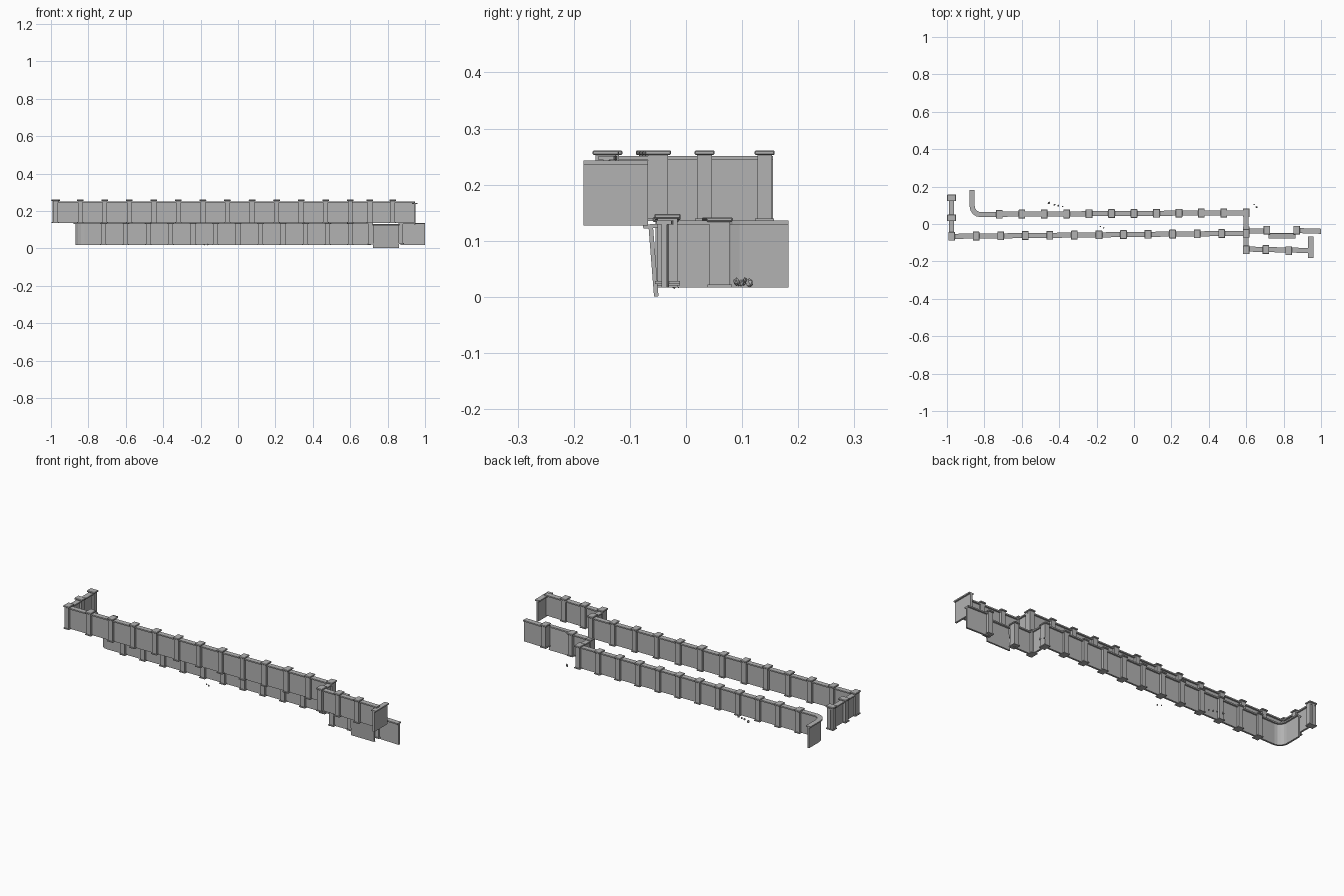
import bpy
import bmesh
import math
import random
from mathutils import Matrix, Vector

random.seed(4)
if "Cube" in bpy.data.objects:
    bpy.data.objects.remove(bpy.data.objects["Cube"], do_unlink=True)

grey = bpy.data.materials.new("stone grey")
grey.use_nodes = True
grey.diffuse_color = (0.45, 0.45, 0.45, 1)
grey.node_tree.nodes["Principled BSDF"].inputs["Base Color"].default_value = (0.45, 0.45, 0.45, 1)


def finish(name, bm):
    mesh = bpy.data.meshes.new(name)
    bm.to_mesh(mesh)
    bm.free()
    mesh.materials.append(grey)
    obj = bpy.data.objects.new(name, mesh)
    bpy.context.collection.objects.link(obj)
    return obj


def box(bm, x, y, bottom, top, length, depth, angle=0):
    place = (Matrix.Translation((x, y, (bottom + top) / 2))
             @ Matrix.Rotation(angle, 4, 'Z')
             @ Matrix.Diagonal((length, depth, top - bottom, 1)))
    bmesh.ops.create_cube(bm, size=1, matrix=place)


def sweep(bm, path, bottom, top, depth):
    """Mitred strip of rectangular section along a plan path."""
    pts = [Vector(p) for p in path]
    rings = []
    for i, p in enumerate(pts):
        before = (p - pts[max(i - 1, 0)]).normalized()
        after = (pts[min(i + 1, len(pts) - 1)] - p).normalized()
        t = (before + after).normalized()
        scale = 1 / max(t.dot(after if after.length else before), 0.5)
        side = Vector((-t.y, t.x)) * depth / 2 * scale
        rings.append([bm.verts.new((*(p + side * s), z))
                      for s, z in ((1, bottom), (-1, bottom), (-1, top), (1, top))])
    for a, b in zip(rings, rings[1:]):
        for k in range(4):
            n = (k + 1) % 4
            bm.faces.new((a[k], b[k], b[n], a[n]))
    bm.faces.new(rings[0])
    bm.faces.new(rings[-1][::-1])
    bmesh.ops.recalc_face_normals(bm, faces=bm.faces[:])


def panel_run(name, paths, base, height):
    walls, coping = bmesh.new(), bmesh.new()
    for path, dz in paths:
        z = base + dz
        sweep(walls, path, z, z + height - 0.005, 0.01)
        sweep(coping, path, z + height - 0.007, z + height, 0.027)
    finish(name + "_panels", walls)
    finish(name + "_coping", coping)


def post_run(name, posts, base, height):
    shafts, caps, feet = bmesh.new(), bmesh.new(), bmesh.new()
    for x, y, turned, dz in posts:
        z, a = base + dz, math.pi / 2 if turned else 0
        box(shafts, x, y, z, z + height - 0.007, 0.026, 0.036, a)
        box(caps, x, y, z + height - 0.008, z + height, 0.036, 0.047, a)
        box(feet, x, y, z, z + 0.005, 0.034, 0.044, a)
    finish(name + "_posts", shafts)
    caps_obj = finish(name + "_post_caps", caps)
    bevel = caps_obj.modifiers.new("edge", 'BEVEL')
    bevel.width = 0.002
    bevel.segments = 1
    finish(name + "_post_feet", feet)


def row(start, end, count):
    a, b = Vector(start), Vector(end)
    return [tuple(a.lerp(b, i / (count - 1))) for i in range(count)]


# Upper railing: left return, long front run, step forward and end panel
upper_row = row((-0.975, -0.066), (0.6, -0.05), 13)
panel_run("upper_railing", [
    ([(-0.975, 0.155), upper_row[0], upper_row[-1]], 0),
    ([upper_row[-1], (0.6, -0.138)], 0),
    ([(0.6, -0.134), (0.945, -0.142)], 0),
    ([(0.945, -0.183), (0.945, -0.068)], -0.008)], 0.135, 0.116)
upper_posts = [(x, y, False, 0) for x, y in upper_row]
upper_posts += [(-0.975, 0.14, True, 0), (-0.975, 0.033, True, 0),
                (0.6, -0.138, False, 0), (0.705, -0.137, False, 0),
                (0.827, -0.143, False, 0)]
post_run("upper_railing", upper_posts, 0.135, 0.126)

# Lower railing: curved corner, long back run, step forward and broken end
lower_row = row((-0.72, 0.052), (0.6, 0.06), 12)
corner = [(-0.82 - 0.045 * math.sin(t), 0.095 - 0.045 * math.cos(t))
          for t in (math.pi / 2 * i / 4 for i in range(4, -1, -1))]
panel_run("lower_railing", [
    ([(-0.865, 0.183)] + corner + [lower_row[0], lower_row[-1]], 0),
    ([lower_row[-1], (0.6, -0.038)], 0),
    ([(0.6, -0.038), (0.71, -0.037)], 0),
    ([(0.87, -0.035), (1.0, -0.039)], 0)], 0.017, 0.119)
lower_posts = [(x, y, False, 0) for x, y in lower_row]
lower_posts += [(0.6, -0.036, False, 0), (0.71, -0.033, False, 0.003),
                (0.87, -0.033, False, 0.006)]
post_run("lower_railing", lower_posts, 0.017, 0.125)

# Loose panel leaning out of the gap
loose = bmesh.new()
box(loose, 0, 0, 0, 0.124, 0.14, 0.008)
box(loose, 0, 0, 0.122, 0.129, 0.145, 0.027)
leaning = finish("leaning_panel", loose)
leaning.location = (0.792, -0.053, 0.001)
leaning.rotation_euler.x = math.radians(4.5)

# Small rubble
rubble = bmesh.new()
for x, y, z, r in ((-0.455, 0.113, 0.025, 0.008), (-0.425, 0.103, 0.026, 0.006),
                   (-0.405, 0.098, 0.025, 0.006), (-0.382, 0.094, 0.024, 0.005),
                   (-0.18, -0.013, 0.02, 0.004), (-0.162, -0.021, 0.02, 0.005),
                   (0.642, 0.105, 0.03, 0.005), (0.655, 0.09, 0.027, 0.007)):
    turn = Matrix.Rotation(random.uniform(0, math.pi), 4, 'Z')
    stretch = Matrix.Diagonal((1, 0.75, 1.1, 1))
    bmesh.ops.create_icosphere(rubble, subdivisions=1, radius=r,
                               matrix=Matrix.Translation((x, y, z)) @ turn @ stretch)
finish("rubble", rubble)
